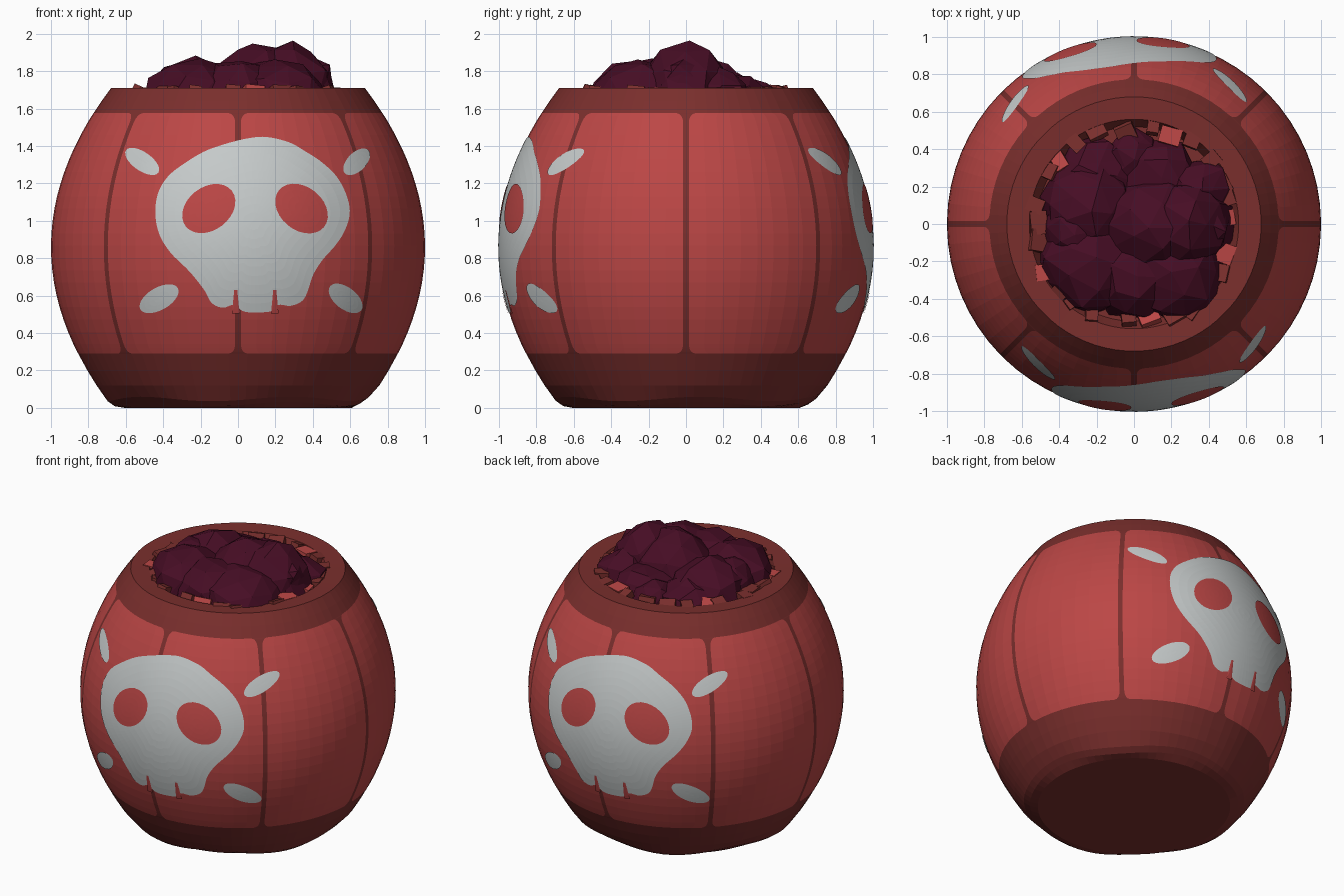
import bpy, bmesh, math, random
from mathutils import Matrix, Vector

if "Cube" in bpy.data.objects:
    bpy.data.objects.remove(bpy.data.objects["Cube"])
random.seed(7)


def material(name, rgb):
    m = bpy.data.materials.new(name)
    m.diffuse_color = (*rgb, 1)
    m.use_nodes = True
    m.node_tree.nodes["Principled BSDF"].inputs["Base Color"].default_value = m.diffuse_color
    return m


RED = material("clay red", (0.50, 0.062, 0.060))
DARK = material("dark red band", (0.195, 0.028, 0.026))
WHITE = material("pale paint", (0.56, 0.59, 0.59))
PURPLE = material("dark purple filling", (0.062, 0.004, 0.018))


def make(name, bm, mats):
    me = bpy.data.meshes.new(name)
    bm.to_mesh(me)
    bm.free()
    for m in mats:
        me.materials.append(m)
    ob = bpy.data.objects.new(name, me)
    bpy.context.collection.objects.link(ob)
    return ob


def radius(z):
    return 1 - 0.443 * (z - 0.86) ** 2


# Barrel body: lathe with eight seams that flare where they meet the bands
LOW, HIGH, SECTORS, COLS = 0.29, 1.575, 8, 9


def seam_half(z):
    t = max(0, min(z - LOW, HIGH - z)) / 0.05
    extra = 0.035 * (1 - math.sqrt(1 - (1 - t) ** 2)) if t < 1 else 0
    return (0.015 + extra) / radius(z)


body_z = [0.035, 0.12, 0.2, LOW, 0.295, 0.305, 0.32, 0.34]
body_z += [0.34 + (1.525 - 0.34) * i / 18 for i in range(1, 19)]
body_z += [1.545, 1.56, 1.57, HIGH, 1.64, 1.71]
profile = [(0.61, 0.0), (0.66, 0.008)] + [(radius(z), z) for z in body_z]
profile += [(0.56, 1.705), (0.52, 1.62)]

bm = bmesh.new()
rings = []
for i, (r, z) in enumerate(profile):
    ring = []
    h = seam_half(min(max(z, LOW), HIGH))
    for s in range(SECTORS):
        for c in range(COLS):
            a = s * math.pi / 4 + (-h if c == 0 else h + (math.pi / 4 - 2 * h) * (c - 1) / (COLS - 1))
            dz = 0.012 * (1 + math.sin(5 * a + 1)) if i in (1, 2) else 0
            ring.append(bm.verts.new((r * math.cos(a), r * math.sin(a), z + dz)))
    rings.append(ring)
n = SECTORS * COLS
for i in range(len(rings) - 1):
    mid = (profile[i][1] + profile[i + 1][1]) / 2
    for j in range(n):
        k = (j + 1) % n
        f = bm.faces.new((rings[i][j], rings[i][k], rings[i + 1][k], rings[i + 1][j]))
        on_panel = LOW < mid < HIGH and i < len(profile) - 3 and j % COLS != 0
        f.material_index = 0 if on_panel else 1
for ring in (rings[0][::-1], rings[-1]):
    bm.faces.new(ring).material_index = 1
make("barrel_body", bm, [RED, DARK])


# Painted plates: outlines in front view (x, z) wrapped on the barrel
def smooth(pts, steps=5):
    out = []
    for i in range(len(pts)):
        p = [Vector(pts[(i + k) % len(pts)]) for k in (-1, 0, 1, 2)]
        for s in range(steps):
            t = s / steps
            out.append(0.5 * (2 * p[1] + (p[2] - p[0]) * t + (2 * p[0] - 5 * p[1] + 4 * p[2] - p[3]) * t * t
                              + (3 * p[1] - p[0] - 3 * p[2] + p[3]) * t ** 3))
    return out


def oval(cx, cz, a, b, tilt):
    t = math.radians(tilt)
    pts = []
    for i in range(28):
        u, v = a * math.cos(i * math.tau / 28), b * math.sin(i * math.tau / 28)
        pts.append((cx + u * math.cos(t) - v * math.sin(t), cz + u * math.sin(t) + v * math.cos(t)))
    return pts


def plate(name, outline, centre, mat, lift, count=4):
    for side, turn in (("front", 1), ("back", -1)):
        bm = bmesh.new()

        def wrap(x, z):
            r = radius(z)
            a = math.asin(x / r)
            r += lift
            return bm.verts.new((turn * r * math.sin(a), -turn * r * math.cos(a), z))

        mid = wrap(*centre)
        prev = None
        for q in range(1, count + 1):
            f = q / count
            ring = [wrap(centre[0] + (x - centre[0]) * f, centre[1] + (z - centre[1]) * f) for x, z in outline]
            for j in range(len(ring)):
                k = (j + 1) % len(ring)
                if prev:
                    bm.faces.new((prev[j], ring[j], ring[k], prev[k]))
                else:
                    bm.faces.new((mid, ring[j], ring[k]))
            prev = ring
        bmesh.ops.recalc_face_normals(bm, faces=bm.faces[:])
        f = bm.faces[:][0]
        if f.normal.y * turn > 0:
            bmesh.ops.reverse_faces(bm, faces=bm.faces[:])
        make(f"{name}_{side}", bm, [mat])


skull = [(0.05, 1.44), (0.15, 1.448), (0.27, 1.42), (0.36, 1.37), (0.45, 1.31), (0.53, 1.23), (0.58, 1.13),
         (0.595, 1.04), (0.57, 0.95), (0.52, 0.87), (0.45, 0.79), (0.40, 0.71), (0.37, 0.62), (0.34, 0.57),
         (0.28, 0.545), (0.215, 0.55), (0.175, 0.515), (0.04, 0.512), (-0.02, 0.55), (-0.08, 0.535), (-0.14, 0.56),
         (-0.18, 0.63), (-0.26, 0.73), (-0.36, 0.83), (-0.42, 0.93), (-0.44, 1.04), (-0.425, 1.15),
         (-0.37, 1.24), (-0.28, 1.31), (-0.18, 1.37), (-0.07, 1.41)]
plate("skull", smooth(skull), (0.08, 1.0), WHITE, 0.004, 10)
plate("left_eye", oval(-0.155, 1.065, 0.155, 0.115, 38), (-0.155, 1.065), RED, 0.008)
plate("right_eye", oval(0.337, 1.065, 0.155, 0.115, -40), (0.337, 1.065), RED, 0.008)
for i, x in enumerate((-0.012, 0.195)):
    plate(f"tooth_gap_{i + 1}", [(x - 0.02, 0.505), (x + 0.02, 0.505), (x + 0.008, 0.63), (x - 0.008, 0.63)],
          (x, 0.57), RED, 0.008, 3)
for i, (x, z, a, b, t) in enumerate([(-0.51, 1.317, 0.105, 0.05, -35), (0.632, 1.315, 0.088, 0.05, 45),
                                     (-0.42, 0.583, 0.115, 0.06, 30), (0.573, 0.585, 0.105, 0.058, -38)]):
    plate(f"paint_dab_{i + 1}", oval(x, z, a, b, t), (x, z), WHITE, 0.004)

# Lumpy filling: squashed, jittered faceted lumps (x, y, top, radius)
lumps = [(0.1, 0.0, 1.96, 0.27), (0.27, 0.0, 1.965, 0.25), (-0.22, -0.2, 1.88, 0.28), (0.2, -0.24, 1.87, 0.28),
         (0.0, -0.28, 1.87, 0.24), (-0.24, 0.08, 1.88, 0.26), (-0.2, 0.25, 1.79, 0.2), (0.13, 0.25, 1.79, 0.22),
         (0.0, 0.34, 1.76, 0.16), (0.34, 0.18, 1.82, 0.18), (-0.32, -0.04, 1.85, 0.18), (0.4, -0.02, 1.87, 0.13)]
bm = bmesh.new()
for x, y, top, r in lumps:
    mat = Matrix.Translation((x, y, 1.65)) @ Matrix.Diagonal((r, r, top - 1.65, 1))
    new = bmesh.ops.create_icosphere(bm, subdivisions=2, radius=1, matrix=mat)["verts"]
    for v in new:
        v.co += Vector((random.uniform(-1, 1), random.uniform(-1, 1), random.uniform(-0.7, 0.2))) * 0.025
make("filling", bm, [PURPLE])

# Broken chips around the opening
bm = bmesh.new()
for i in range(26):
    a = i * math.tau / 26 + random.uniform(-0.08, 0.08)
    mat = (Matrix.Rotation(a, 4, "Z") @ Matrix.Translation((random.uniform(0.49, 0.55), 0, 1.685))
           @ Matrix.Rotation(random.uniform(-0.5, 0.5), 4, "Y") @ Matrix.Rotation(random.uniform(-0.4, 0.4), 4, "Z")
           @ Matrix.Diagonal((0.09, random.uniform(0.06, 0.13), 0.05, 1)))
    new = bmesh.ops.create_cube(bm, size=1, matrix=mat)["verts"]
    for f in {f for v in new for f in v.link_faces}:
        f.material_index = 1 if i % 5 == 0 else 0
make("rim_chips", bm, [DARK, RED])
